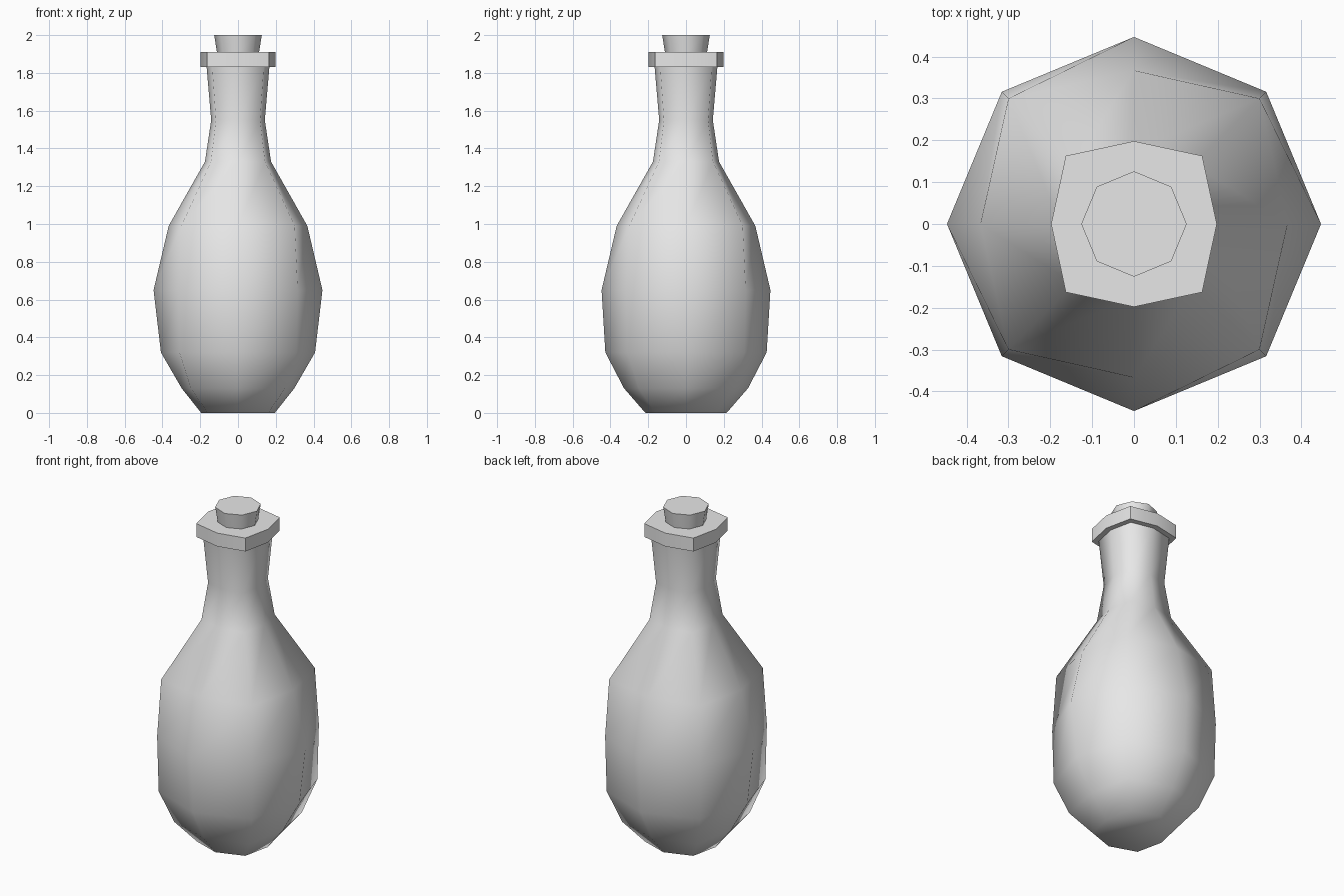
import bpy
import bmesh

cube = bpy.data.objects.get("Cube")
if cube:
    bpy.data.objects.remove(cube, do_unlink=True)

grey = bpy.data.materials.new("light_grey")
grey.use_nodes = True
color = (0.8, 0.8, 0.8, 1)
grey.diffuse_color = color
grey.node_tree.nodes["Principled BSDF"].inputs["Base Color"].default_value = color


def loft(name, sections, cap_top=True):
    """Eight-sided loft; each section is (z, x radius, y radius, diagonal offset)."""
    bm = bmesh.new()
    rings = []
    for z, rx, ry, d in sections:
        outline = [(rx, 0), (d, d), (0, ry), (-d, d),
                   (-rx, 0), (-d, -d), (0, -ry), (d, -d)]
        rings.append([bm.verts.new((x, y, z)) for x, y in outline])
    for low, high in zip(rings, rings[1:]):
        for i in range(8):
            j = (i + 1) % 8
            bm.faces.new((low[i], low[j], high[j], high[i]))
    bm.faces.new(rings[0][::-1])
    if cap_top:
        bm.faces.new(rings[-1])
    mesh = bpy.data.meshes.new(name)
    bm.to_mesh(mesh)
    bm.free()
    mesh.materials.append(grey)
    obj = bpy.data.objects.new(name, mesh)
    bpy.context.collection.objects.link(obj)
    bpy.ops.object.select_all(action='DESELECT')
    obj.select_set(True)
    bpy.context.view_layer.objects.active = obj
    return obj


# Rounded body with squarish shoulders and flared neck
loft("bottle_body", [
    (0.0, 0.195, 0.215, 0.16),
    (0.13, 0.298, 0.328, 0.25),
    (0.32, 0.408, 0.427, 0.31),
    (0.65, 0.447, 0.447, 0.316),
    (0.99, 0.367, 0.367, 0.30),
    (1.33, 0.175, 0.175, 0.143),
    (1.55, 0.142, 0.142, 0.117),
    (1.84, 0.167, 0.167, 0.137),
], cap_top=False)
bpy.ops.object.shade_smooth()

# Lip around the mouth
loft("bottle_lip", [(1.83, 0.198, 0.198, 0.163),
                    (1.91, 0.198, 0.198, 0.163)])
bpy.ops.object.shade_smooth_by_angle(angle=0.7)

# Tapered stopper
loft("stopper", [(1.90, 0.11, 0.11, 0.078),
                 (2.0, 0.126, 0.126, 0.089)])
bpy.ops.object.shade_smooth_by_angle(angle=1.0)
